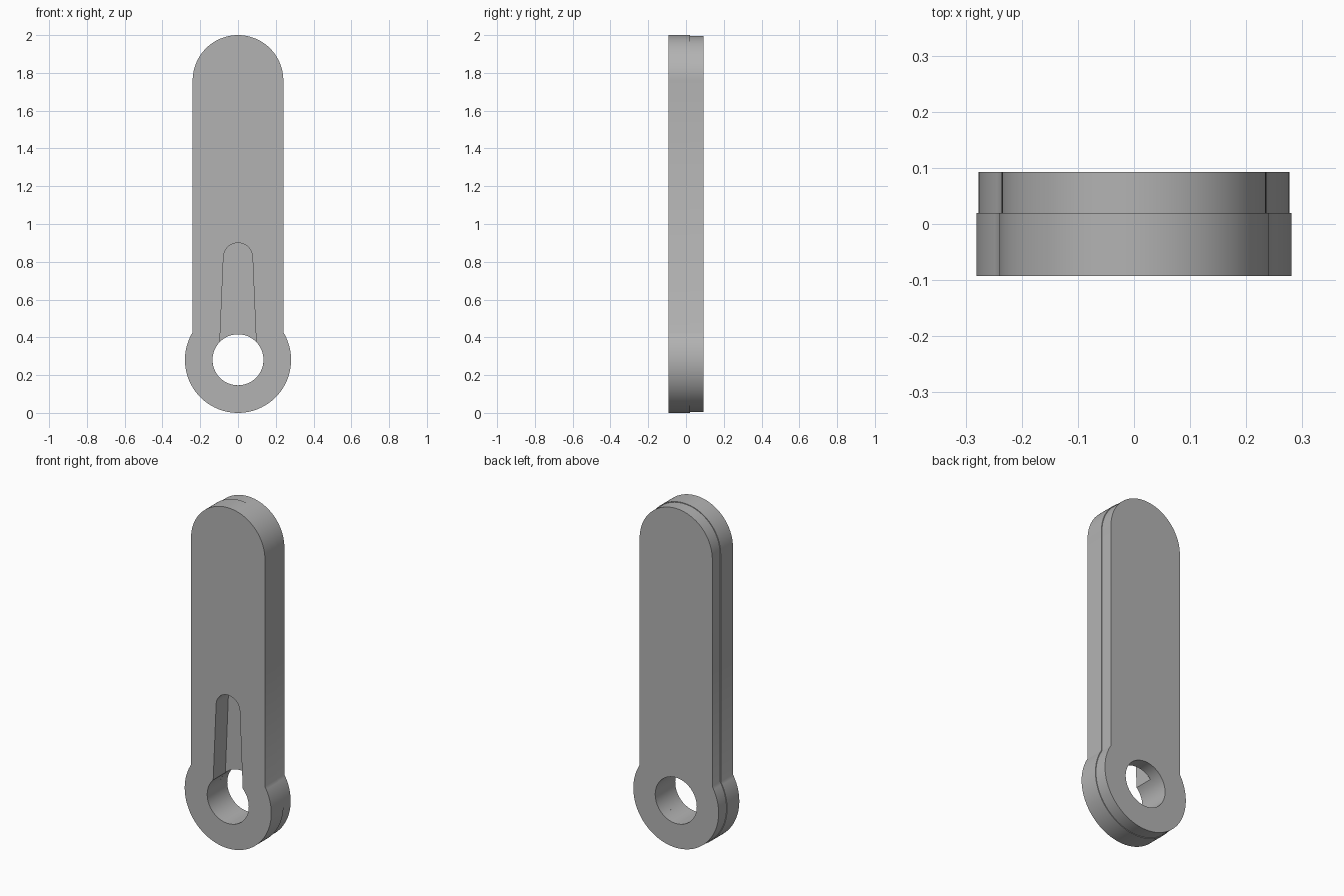
import bpy, bmesh
from math import sin, cos, acos, asin, pi
from mathutils import Vector

if "Cube" in bpy.data.objects:
    bpy.data.objects.remove(bpy.data.objects["Cube"], do_unlink=True)

grey = bpy.data.materials.new("plain_grey")
grey.use_nodes = True
COLOUR = (0.45, 0.45, 0.45, 1)
grey.diffuse_color = COLOUR
grey.node_tree.nodes["Principled BSDF"].inputs["Base Color"].default_value = COLOUR

RING_Z, RING_R, HOLE_R = 0.281, 0.281, 0.135
ARM_R, ARM_Z = 0.24, 1.76


def arc(z, r, start, end, steps):
    """Points on an arc centred on x = 0, in the xz plane."""
    angles = [start + (end - start) * i / steps for i in range(steps + 1)]
    return [(r * cos(a), z + r * sin(a)) for a in angles]


def outline(inset):
    """Round-ended arm joined to a wider ring."""
    arm, ring = ARM_R - inset, RING_R - inset
    join = acos(arm / ring)
    return arc(ARM_Z, arm, 0, pi, 48) + arc(RING_Z, ring, pi - join, 2 * pi + join, 72)


def plate(name, loops, y_front, y_back):
    """Fill the loops (outer edge and opening) and extrude them in y."""
    bm = bmesh.new()
    edges = []
    for loop in loops:
        verts = [bm.verts.new((x, y_front, z)) for x, z in loop]
        edges += [bm.edges.new((a, b)) for a, b in zip(verts, verts[1:] + verts[:1])]
    bmesh.ops.triangle_fill(bm, edges=edges, use_beauty=True, use_dissolve=False)
    result = bmesh.ops.extrude_face_region(bm, geom=bm.faces[:], use_keep_orig=True)
    moved = [g for g in result["geom"] if isinstance(g, bmesh.types.BMVert)]
    bmesh.ops.translate(bm, verts=moved, vec=Vector((0, y_back - y_front, 0)))
    bmesh.ops.recalc_face_normals(bm, faces=bm.faces[:])
    mesh = bpy.data.meshes.new(name)
    bm.to_mesh(mesh)
    bm.free()
    mesh.materials.append(grey)
    obj = bpy.data.objects.new(name, mesh)
    bpy.context.collection.objects.link(obj)
    bpy.ops.object.select_all(action="DESELECT")
    obj.select_set(True)
    bpy.context.view_layer.objects.active = obj
    bpy.ops.object.shade_smooth_by_angle(angle=pi / 6)


# Round hole, and the same hole opening into a tapered slot
round_hole = arc(RING_Z, HOLE_R, 0, 2 * pi, 64)[:-1]
mouth = acos(0.096 / HOLE_R)
keyhole = arc(RING_Z, HOLE_R, pi - mouth, 2 * pi + mouth, 56) + arc(0.823, 0.077, 0, pi, 24)

# Slotted front plate and slightly smaller back plate
plate("front_plate", [outline(0), keyhole], -0.093, 0.02)
plate("back_plate", [outline(0.004), round_hole], 0.02, 0.093)
